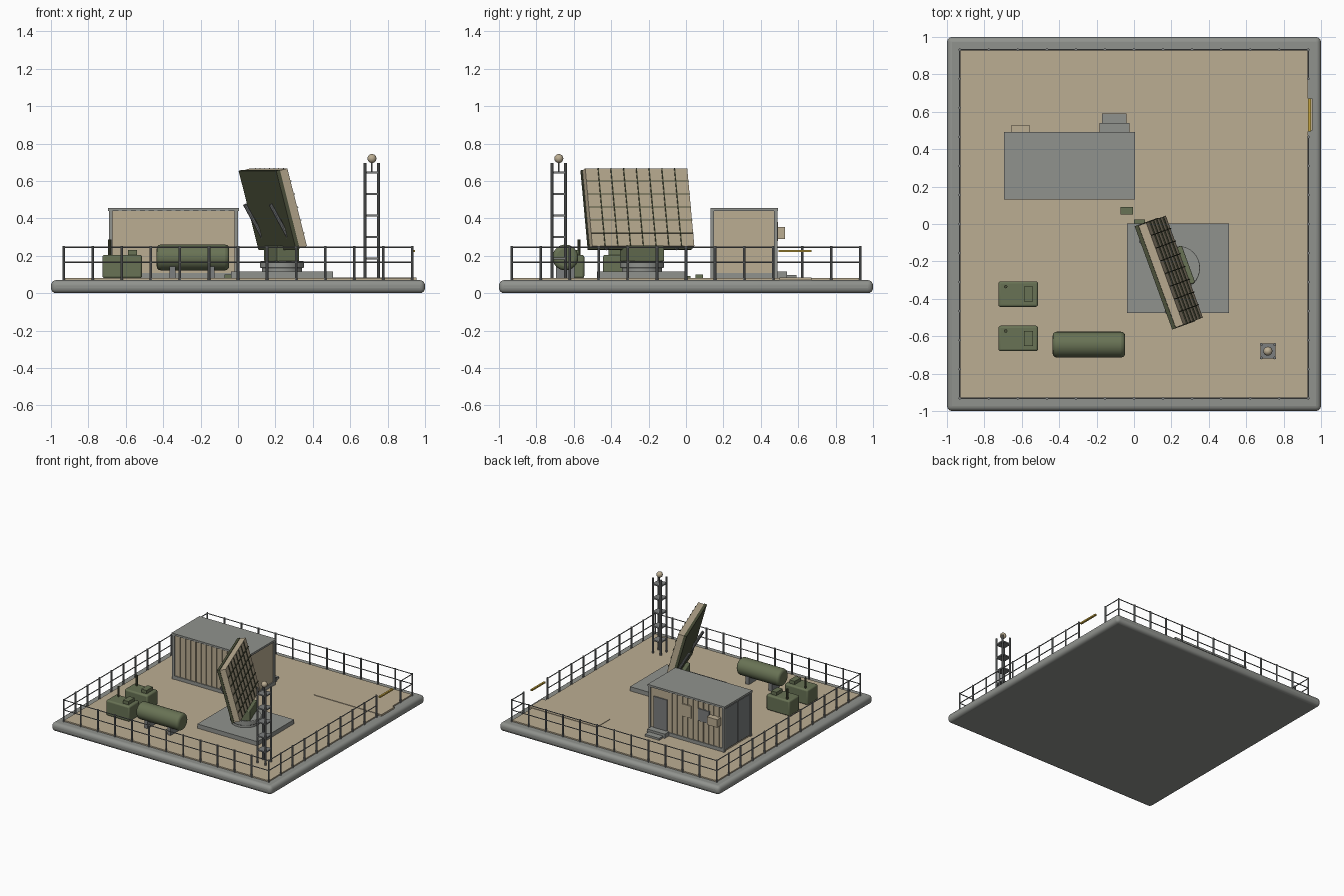
import bpy, bmesh, math
from mathutils import Matrix, Vector

cube = bpy.data.objects.get("Cube")
if cube:
    bpy.data.objects.remove(cube, do_unlink=True)


def material(name, r, g, b):
    m = bpy.data.materials.new(name)
    m.use_nodes = True
    m.diffuse_color = (r, g, b, 1)
    m.node_tree.nodes["Principled BSDF"].inputs["Base Color"].default_value = (r, g, b, 1)
    return m


SAND = material("sand", 0.50, 0.42, 0.29)
CONCRETE = material("concrete grey", 0.28, 0.29, 0.27)
STEEL = material("steel grey", 0.20, 0.21, 0.21)
OLIVE = material("olive green", 0.14, 0.17, 0.09)
DARK = material("dark olive", 0.075, 0.085, 0.045)
YELLOW = material("barrier yellow", 0.55, 0.37, 0.05)


def finish(name, bm, mat, bevel=0, smooth=False, segments=3):
    me = bpy.data.meshes.new(name)
    bm.to_mesh(me)
    bm.free()
    me.materials.append(mat)
    ob = bpy.data.objects.new(name, me)
    bpy.context.collection.objects.link(ob)
    if bevel:
        mod = ob.modifiers.new("Bevel", "BEVEL")
        mod.width, mod.segments = bevel, segments
    if smooth:
        bpy.ops.object.select_all(action="DESELECT")
        ob.select_set(True)
        bpy.context.view_layer.objects.active = ob
        bpy.ops.object.shade_smooth_by_angle(angle=math.radians(35))
    return ob


def add_box(bm, lo, hi, frame=Matrix()):
    lo, hi = Vector(lo), Vector(hi)
    place = Matrix.Translation((lo + hi) / 2) @ Matrix.Diagonal((*(hi - lo), 1))
    bmesh.ops.create_cube(bm, size=1, matrix=frame @ place)


def add_rod(bm, a, b, r, sides=8):
    a, b = Vector(a), Vector(b)
    turn = (b - a).to_track_quat("Z", "Y").to_matrix().to_4x4()
    bmesh.ops.create_cone(bm, cap_ends=True, segments=sides, radius1=r, radius2=r,
                          depth=(b - a).length, matrix=Matrix.Translation((a + b) / 2) @ turn)


def box(name, lo, hi, mat, bevel=0, frame=Matrix(), **kw):
    bm = bmesh.new()
    add_box(bm, lo, hi, frame)
    return finish(name, bm, mat, bevel, **kw)


def boxes(name, spans, mat, frame=Matrix()):
    bm = bmesh.new()
    for lo, hi in spans:
        add_box(bm, lo, hi, frame)
    return finish(name, bm, mat)


def rods(name, ends, r, mat, sides=8, bevel=0):
    bm = bmesh.new()
    for a, b in ends:
        add_rod(bm, a, b, r, sides)
    return finish(name, bm, mat, bevel, smooth=True)


# Ground: rounded concrete slab, sand field and entry track
G = 0.08
box("base_slab", (-1, -1, 0), (1, 1, 0.07), CONCRETE, 0.028, smooth=True, segments=4)
box("sand_field", (-0.93, -0.93, 0.06), (0.93, 0.93, G), SAND)
box("entry_track", (0.34, 0.5, 0.06), (0.955, 0.67, G + 0.004), SAND)

# Perimeter fence with a gap for the gate on the left side
F, N = 0.932, 12
step = 2 * F / N
gap_lo, gap_hi = -F + 9 * step, -F + 11 * step
posts, rails = [], []
for i in range(N + 1):
    t = -F + i * step
    spots = [(t, -F), (t, F)]
    if 0 < i < N:
        spots += [(-F, t)] + ([(F, t)] if i != 10 else [])
    posts += [((x, y, 0.07), (x, y, 0.253)) for x, y in spots]
for z in (0.165, 0.247):
    rails += [((-F, s * F, z), (F, s * F, z)) for s in (-1, 1)]
    rails += [((-F, -F, z), (-F, F, z)),
              ((F, -F, z), (F, gap_lo, z)), ((F, gap_hi, z), (F, F, z))]
rods("fence_posts", posts, 0.007, STEEL)
rods("fence_rails", rails, 0.004, STEEL, 6)
box("gate_barrier", (0.93, 0.495, 0.219), (0.945, 0.67, 0.231), YELLOW)

# Shelter: body, ribs, frame, roof
X0, X1, Y0, Y1, TOP = -0.68, -0.01, 0.14, 0.48, 0.44
box("shelter_body", (X0, Y0, G), (X1, Y1, TOP), SAND)
box("shelter_roof", (-0.695, 0.13, TOP), (0.005, 0.492, 0.456), CONCRETE)
ribs = []
for i in range(13):
    x = X0 + 0.05 + i * (X1 - X0 - 0.1) / 12
    ribs.append(((x - 0.01, Y0 - 0.007, 0.11), (x + 0.01, Y0, TOP)))
    if x < -0.19:
        ribs.append(((x - 0.01, Y1, 0.11), (x + 0.01, Y1 + 0.007, TOP)))
boxes("shelter_ribs", ribs, SAND)
frame_parts = [((x - 0.01, y - 0.01, G), (x + 0.01, y + 0.01, TOP))
               for x in (X0, X1) for y in (Y0, Y1)]
frame_parts += [((X0, y - 0.008, G), (X1, y + 0.008, 0.108)) for y in (Y0, Y1)]
frame_parts.append(((X1 - 0.01, Y0, G), (X1 + 0.008, Y1, 0.108)))
boxes("shelter_frame", frame_parts, CONCRETE)
boxes("shelter_end_doors", [((X0 - 0.008, a, 0.095), (X0, b, 0.43))
                            for a, b in ((0.15, 0.308), (0.312, 0.47))], STEEL)

# Shelter rear fittings
box("shelter_door", (-0.17, Y1, 0.11), (-0.045, Y1 + 0.009, 0.37), STEEL)
box("rear_cabinet", (-0.39, Y1, 0.28), (-0.31, Y1 + 0.013, 0.38), SAND)
box("rear_vent", (-0.555, Y1, 0.28), (-0.455, Y1 + 0.013, 0.38), STEEL)
box("cooling_unit", (-0.655, Y1, 0.29), (-0.56, 0.53, 0.355), SAND)
boxes("door_steps", [((-0.185, 0.485, G), (-0.025, 0.54, 0.115)),
                     ((-0.17, 0.54, G), (-0.04, 0.592, 0.096))], CONCRETE)

# Radar pad, turntable and pedestal
CX, CY = 0.235, -0.235
AZ = Matrix.Rotation(math.radians(20), 4, "Z")
box("radar_pad", (-0.037, -0.475, 0.07), (0.508, 0.002, 0.115), CONCRETE)
rods("turntable_base", [((CX, CY, 0.11), (CX, CY, 0.135))], 0.108, CONCRETE, 32)
rods("turntable_ring", [((CX, CY, 0.135), (CX, CY, 0.172))], 0.118, CONCRETE, 32, 0.005)
mount = Matrix.Translation((CX, CY, 0)) @ AZ
box("radar_pedestal", (-0.065, -0.105, 0.17), (0.06, 0.105, 0.255), OLIVE, 0.006, mount)

# Tilted antenna: local x is the facing direction, y the width, z the height
W, H = 0.29, 0.215
panel = (Matrix.Translation((0.217, -0.247, 0.46)) @ AZ
         @ Matrix.Rotation(math.radians(-15), 4, "Y"))
box("antenna_face", (-0.045, -W, -H), (0, W, H), SAND, 0, panel)
box("antenna_back", (-0.066, -W - 0.004, -H - 0.004), (-0.045, W + 0.004, H + 0.004), DARK, 0, panel)
bars = []
for i in range(1, 8):
    y = -W + i * W / 4
    bars.append(((0, y - 0.0025, -H), (0.005, y + 0.0025, H)))
for i in range(1, 6):
    z = -H + i * H / 3
    bars.append(((0, -W, z - 0.0025), (0.006, W, z + 0.0025)))
boxes("antenna_grid", bars, DARK, panel)
rods("antenna_struts", [(mount @ Vector((-0.138, s, 0.475)), mount @ Vector((0, s, 0.235)))
                        for s in (-0.2, 0.2)], 0.011, STEEL, 10)

# Cable junction beside the pad
box("junction_box", (-0.072, 0.052, G), (-0.005, 0.09, 0.1), OLIVE)
box("cable_duct", (0, 0, G), (0.06, 0.024, 0.092), OLIVE)

# Two generators
for n, y in (("rear", -0.375), ("front", -0.612)):
    box(n + "_generator", (-0.725, y - 0.068, G), (-0.513, y + 0.068, 0.205), OLIVE, 0.012, smooth=True)
    box(n + "_generator_hatch", (-0.588, y - 0.04, 0.2), (-0.54, y + 0.04, 0.232), OLIVE)
    rods(n + "_generator_exhaust", [((-0.686, y + 0.04, 0.2), (-0.686, y + 0.04, 0.288))], 0.009, DARK, 10)

# Fuel tank with domed ends on saddles
rods("fuel_tank", [((-0.435, -0.645, 0.191), (-0.047, -0.645, 0.191))], 0.069, OLIVE, 32, 0.022)
boxes("tank_saddles", [((x - 0.015, -0.695, G), (x + 0.015, -0.595, 0.145))
                       for x in (-0.35, -0.14)], STEEL)

# Lattice mast with a ball on top
MX, MY, L = 0.716, -0.68, 0.036
rods("mast_legs", [((MX + a * L, MY + b * L, 0.07), (MX + a * L, MY + b * L, 0.697))
                   for a in (-1, 1) for b in (-1, 1)], 0.008, STEEL)
boxes("mast_plates", [((MX - 0.04, MY - 0.04, z - 0.005), (MX + 0.04, MY + 0.04, z + 0.005))
                      for z in (0.185, 0.3, 0.415, 0.53, 0.645)], STEEL)
rods("mast_pin", [((MX, MY, 0.645), (MX, MY, 0.705))], 0.004, STEEL)
bm = bmesh.new()
bmesh.ops.create_uvsphere(bm, u_segments=20, v_segments=12, radius=0.024,
                          matrix=Matrix.Translation((MX, MY, 0.72)))
finish("mast_ball", bm, SAND, smooth=True)
